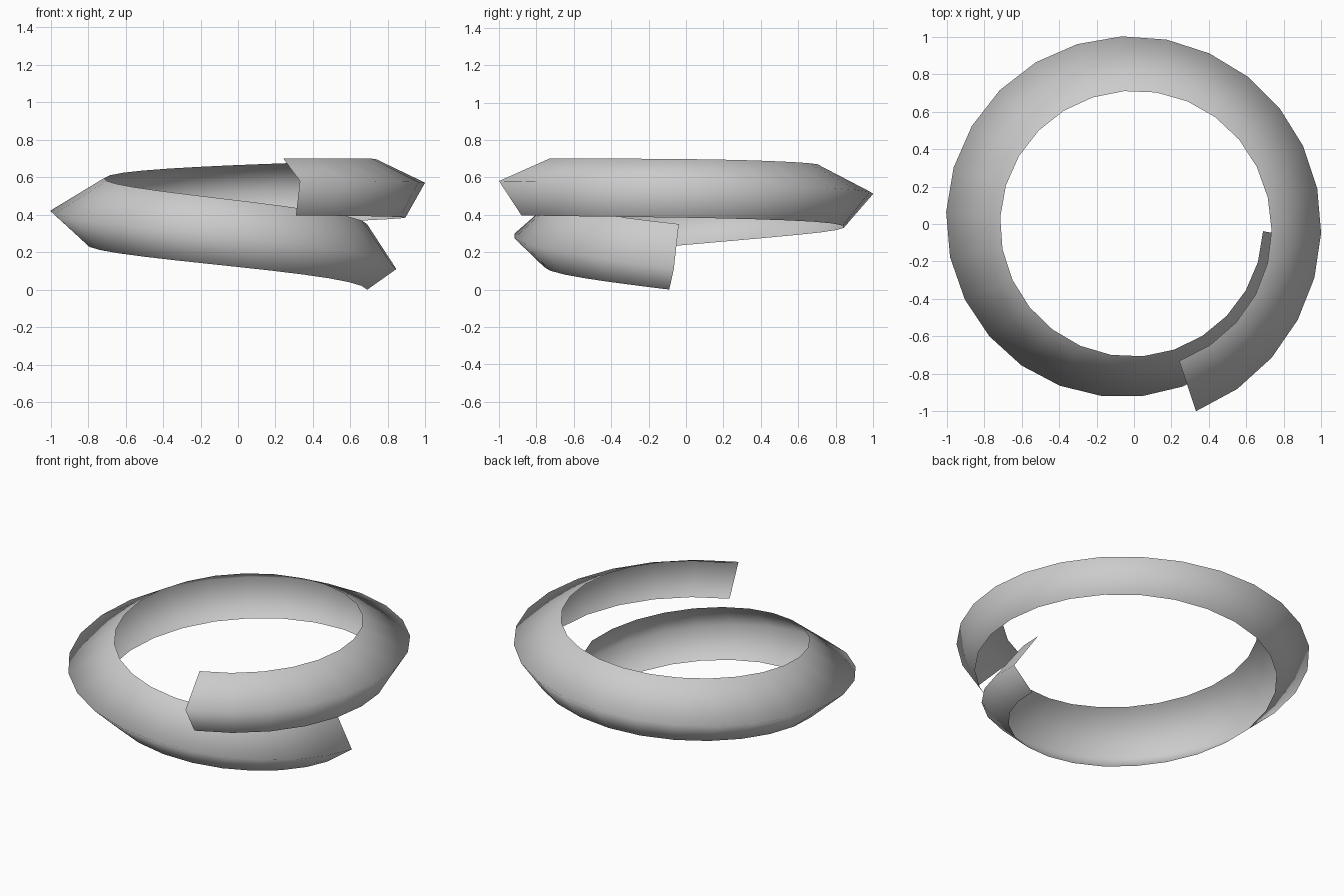
import bpy
import math

if "Cube" in bpy.data.objects:
    bpy.data.objects.remove(bpy.data.objects["Cube"])

SEGMENTS = 31
START, SWEEP = -4.4, -427.3   # degrees, clockwise from above

# Evenly spaced keys along the coil: radius and height of each profile edge,
# plus the angular lean (degrees) of that edge at the start and the end
EDGES = [
    # bottom edge
    ([.696, .73, .76, .785, .805, .822, .842, .865, .885, .91, .933],
     [0, .063, .124, .182, .235, .285, .325, .36, .38, .39, .397], (-3.0, 1.1)),
    # outer ridge
    ([.848, .883, .922, .969, 1.001, 1.012, 1.005, .994, .996, 1.012, 1.053],
     [.11, .20, .28, .35, .41, .463, .507, .54, .565, .577, .58], (0, 0)),
    # top inner edge
    ([.69, .697, .708, .712, .715, .713, .711, .716, .727, .75, .77],
     [.35, .41, .475, .535, .587, .63, .66, .68, .695, .70, .70], (1.2, 0)),
]


def smooth_key(keys, t):
    """Catmull-Rom interpolation, t from 0 to 1."""
    n = len(keys) - 1
    k = [2 * keys[0] - keys[1]] + keys + [2 * keys[-1] - keys[-2]]
    i = min(int(t * n), n - 1)
    f = t * n - i
    a, b, c, d = k[i:i + 4]
    return b + 0.5 * f * (c - a + f * (2 * a - 5 * b + 4 * c - d
                                       + f * (3 * (b - c) + d - a)))


# Sweep the open V profile along the rising coil
verts, faces = [], []
for s in range(SEGMENTS + 1):
    t = s / SEGMENTS
    for radii, heights, lean in EDGES:
        a = math.radians(START + SWEEP * t + lean[0] * (1 - t) + lean[1] * t)
        r = smooth_key(radii, t)
        verts.append((r * math.cos(a), r * math.sin(a), smooth_key(heights, t)))
for s in range(SEGMENTS):
    for j in range(2):
        p = s * 3 + j
        faces.append((p, p + 1, p + 4, p + 3)[::-1])

mesh = bpy.data.meshes.new("coil_band")
mesh.from_pydata(verts, [], [f[::-1] for f in faces])
mesh.update()

# Make the band face outwards, away from the coil axis
if sum(p.normal.x * p.center.x + p.normal.y * p.center.y for p in mesh.polygons) < 0:
    mesh.flip_normals()
for p in mesh.polygons:
    p.use_smooth = True

# Single grey colour
grey = bpy.data.materials.new("plain grey")
grey.diffuse_color = (0.6, 0.6, 0.6, 1)
grey.use_nodes = True
grey.node_tree.nodes["Principled BSDF"].inputs["Base Color"].default_value = grey.diffuse_color
mesh.materials.append(grey)

band = bpy.data.objects.new("coil_band", mesh)
bpy.context.collection.objects.link(band)
